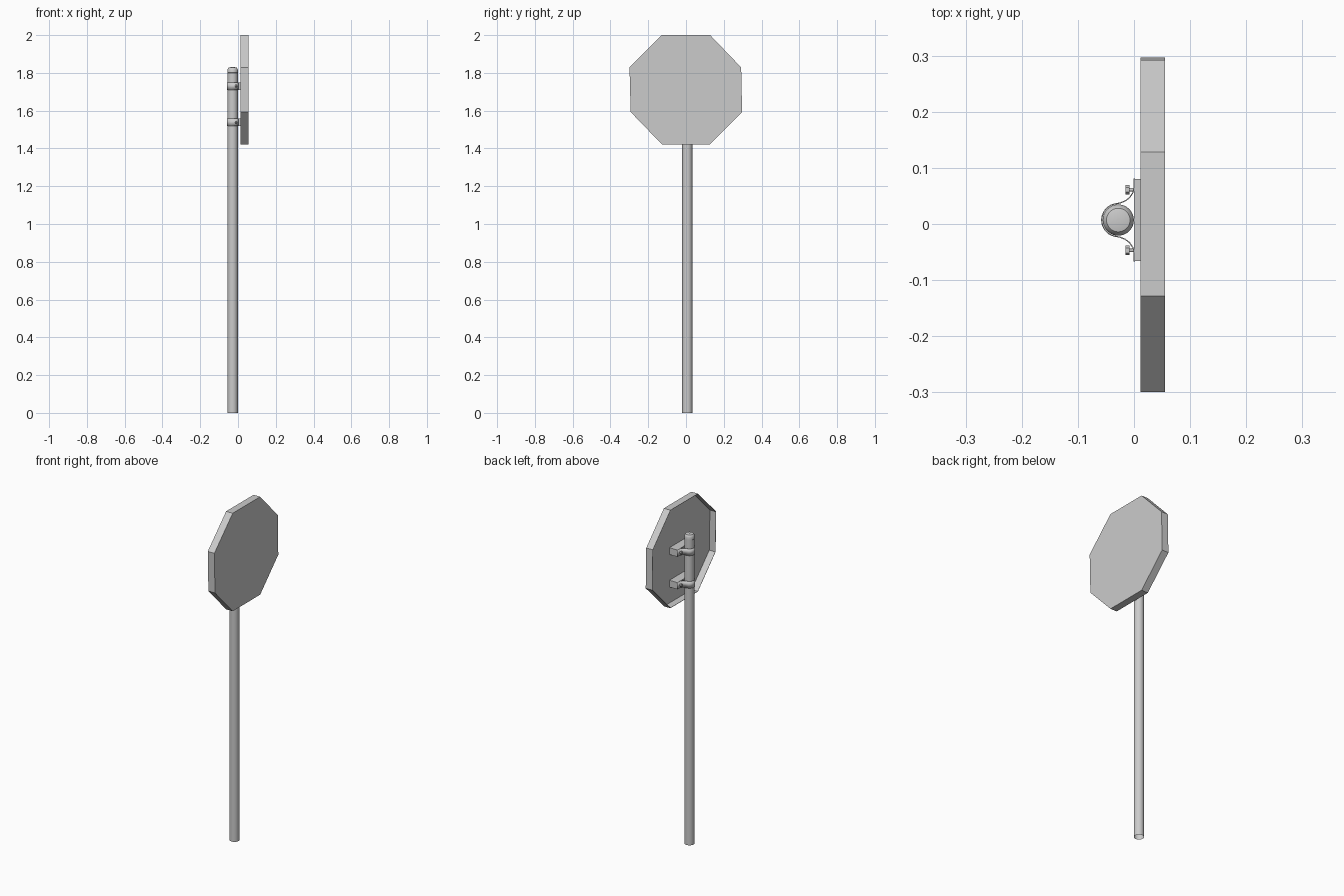
import bpy, bmesh, math
from mathutils import Matrix

if "Cube" in bpy.data.objects:
    bpy.data.objects.remove(bpy.data.objects["Cube"])

PX, PY, PR = -0.028, 0.007, 0.027   # post centre and radius


def make(name, bm, smooth=False):
    bmesh.ops.recalc_face_normals(bm, faces=bm.faces)
    me = bpy.data.meshes.new(name)
    bm.to_mesh(me)
    bm.free()
    ob = bpy.data.objects.new(name, me)
    bpy.context.collection.objects.link(ob)
    if smooth:
        bpy.ops.object.select_all(action='DESELECT')
        ob.select_set(True)
        bpy.context.view_layer.objects.active = ob
        bpy.ops.object.shade_smooth_by_angle(angle=math.radians(35))
    return ob


def box(name, lo, hi):
    bm = bmesh.new()
    size = [b - a for a, b in zip(lo, hi)]
    mid = [(a + b) / 2 for a, b in zip(lo, hi)]
    bmesh.ops.create_cube(bm, size=1, matrix=Matrix.Translation(mid) @ Matrix.Diagonal((*size, 1)))
    return make(name, bm)


def rod(name, x0, x1, y, z, r, sides):
    bm = bmesh.new()
    m = Matrix.Translation(((x0 + x1) / 2, y, z)) @ Matrix.Rotation(math.pi / 2, 4, 'Y')
    bmesh.ops.create_cone(bm, cap_ends=True, segments=sides, radius1=r, radius2=r,
                          depth=x1 - x0, matrix=m)
    return make(name, bm, sides > 8)


def lathe(name, profile, sides=32):
    bm = bmesh.new()
    rings = []
    for r, z in profile:
        rings.append([bm.verts.new((PX + r * math.cos(2 * math.pi * i / sides),
                                    PY + r * math.sin(2 * math.pi * i / sides), z))
                      for i in range(sides)])
    for a, b in zip(rings, rings[1:]):
        for i in range(sides):
            j = (i + 1) % sides
            bm.faces.new((a[i], a[j], b[j], b[i]))
    bm.faces.new(rings[-1])
    return make(name, bm, True)


# post: open tube at the foot, rounded cap and small rivet on top
lathe("post", [(PR, 0), (PR, 1.805)])
lathe("post_cap", [(PR, 1.80), (PR + 0.0008, 1.801), (PR + 0.0008, 1.815), (0.025, 1.823),
                   (0.021, 1.828), (0.012, 1.83)])
lathe("cap_rivet", [(0.003, 1.829), (0.003, 1.832)], 12)

# sign panel: octagonal tray, open at the back (-x)
outline = [(-0.128, 2.0), (0.128, 2.0), (0.292, 1.829), (0.297, 1.593),
           (0.128, 1.422), (-0.128, 1.422), (-0.293, 1.593), (-0.299, 1.829)]
bm = bmesh.new()
cz, s = 1.711, 0.994
rings = []
for x, k in ((0.012, s), (0.012, 1), (0.055, 1)):
    rings.append([bm.verts.new((x, y * k, cz + (z - cz) * k)) for y, z in outline])
inner = [bm.verts.new((0.052, y * s, cz + (z - cz) * s)) for y, z in outline]
rings.insert(0, inner)
for a, b in zip(rings, rings[1:]):
    for i in range(8):
        j = (i + 1) % 8
        bm.faces.new((a[i], a[j], b[j], b[i]))
bm.faces.new(rings[-1])
bm.faces.new(inner)
make("sign_panel", bm)

# clamp strap profile: half of the path, mirrored about the post
half = [(0.0285, 0.074), (0.0285, 0.058), (0.026, 0.049), (0.020, 0.040),
        (0.012, 0.034), (0.003, 0.0305)]
arc = [(0.0295 * math.cos(math.radians(a)), 0.0295 * math.sin(math.radians(a)))
       for a in range(95, 266, 10)]
path = half + arc + [(x, -y) for x, y in reversed(half)]


def strap(name, z):
    bm = bmesh.new()
    low = [bm.verts.new((PX + x, PY + y, z - 0.02)) for x, y in path]
    top = [bm.verts.new((PX + x, PY + y, z + 0.02)) for x, y in path]
    for i in range(len(path) - 1):
        bm.faces.new((low[i], low[i + 1], top[i + 1], top[i]))
    ob = make(name, bm, True)
    mod = ob.modifiers.new("thickness", 'SOLIDIFY')
    mod.thickness = 0.002
    mod.offset = 0


# two brackets: mounting bar, strap and a pair of bolts each
for label, z in (("upper", 1.73), ("lower", 1.538)):
    box(label + "_mounting_bar", (0.0, PY - 0.073, z - 0.02), (0.053, PY + 0.073, z + 0.02))
    strap(label + "_clamp_strap", z)
    for side, d in (("left", -0.054), ("right", 0.054)):
        rod(f"{label}_{side}_bolt_head", -0.015, -0.008, PY + d, z, 0.0085, 6)
        rod(f"{label}_{side}_bolt_shank", -0.009, 0.005, PY + d, z, 0.003, 12)
